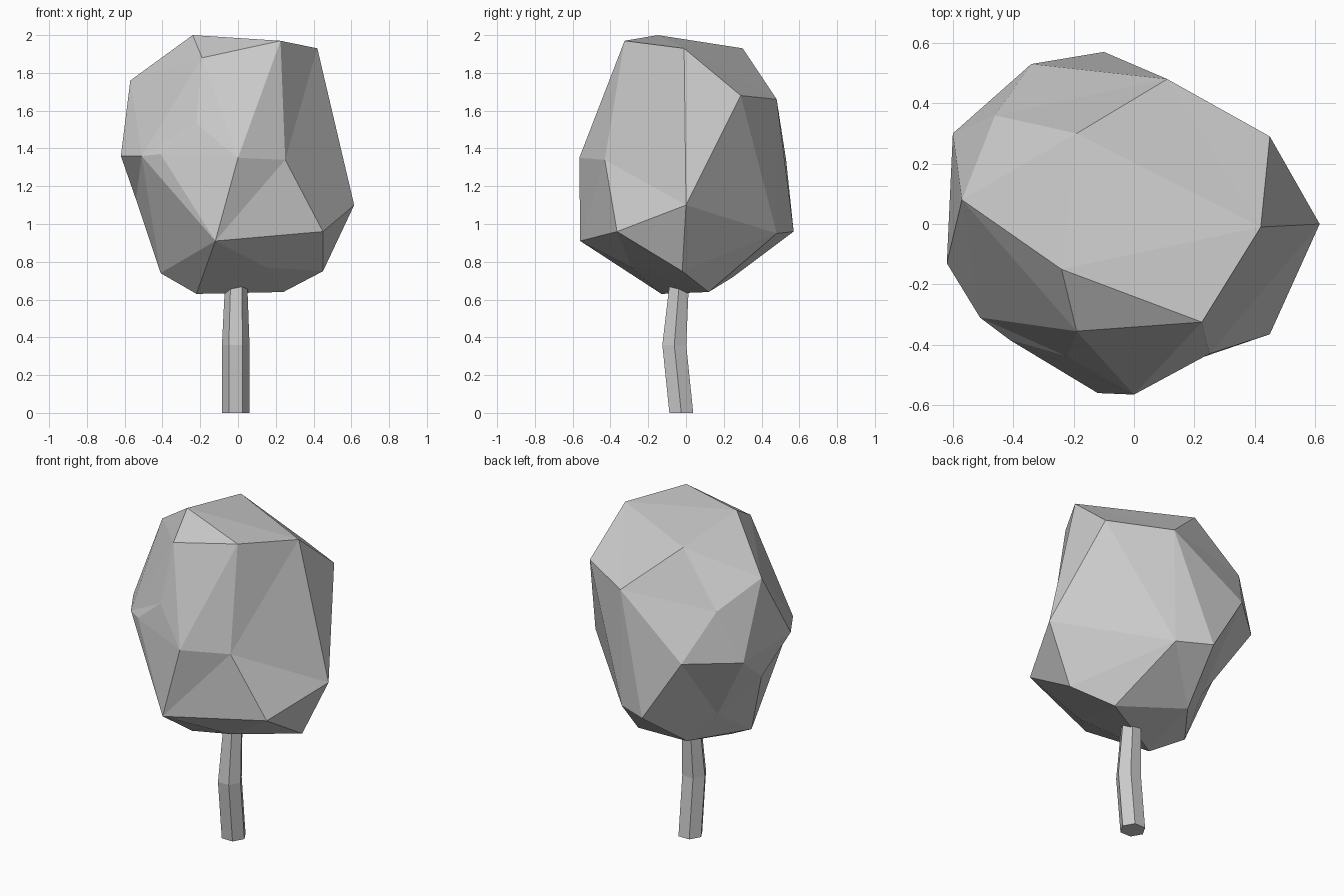
import bpy, bmesh, math
from mathutils import Vector

if "Cube" in bpy.data.objects:
    bpy.data.objects.remove(bpy.data.objects["Cube"])


def make_object(name, bm):
    bmesh.ops.recalc_face_normals(bm, faces=bm.faces[:])
    me = bpy.data.meshes.new(name)
    bm.to_mesh(me)
    bm.free()
    ob = bpy.data.objects.new(name, me)
    bpy.context.collection.objects.link(ob)
    return ob


# Crown: faceted lump, corners listed from the top down
corners = [
    (-.24, -.15, 2.0), (.225, -.325, 1.97), (.42, -.01, 1.93),
    (-.19, .30, 1.93), (-.19, -.355, 1.88),
    (-.57, .08, 1.76), (.45, .29, 1.68), (.11, .48, 1.66), (-.46, .36, 1.63),
    (-.22, -.44, 1.53),
    (-.62, -.13, 1.36), (-.51, -.31, 1.36), (-.41, -.385, 1.37),
    (0, -.565, 1.35), (.25, -.43, 1.34), (-.34, .53, 1.34), (-.60, .30, 1.33),
    (.615, 0, 1.10), (-.54, .04, 1.13),
    (.45, -.365, .96), (-.10, .57, .96), (.10, .48, .95),
    (-.12, -.56, .91), (-.34, .18, .90),
    (.15, -.29, .77), (.45, -.02, .75), (-.41, -.05, .74), (-.18, .25, .72),
    (.24, .12, .64), (-.22, -.13, .63),
]
centre = Vector((0, 0, 1.3))
bm = bmesh.new()
target = {}
for i, c in enumerate(corners):
    # hull a rounded copy so that shallow dents are kept as corners
    d = Vector(c) - centre
    d = d.normalized() * d.length ** 0.12
    target[bm.verts.new(d)] = Vector(c)
bmesh.ops.convex_hull(bm, input=bm.verts[:])
for v in bm.verts:
    v.co = target[v]
make_object("crown", bm)

# Trunk: bent six-sided post
bm = bmesh.new()
rings = []
for cx, cy, z, r in [(-.012, -.025, 0, .073), (-.012, -.062, .36, .073),
                     (-.010, -.038, .66, .060), (-.010, -.034, .70, .059)]:
    rings.append([bm.verts.new((cx + r * math.cos(a * math.pi / 3),
                                cy + r * math.sin(a * math.pi / 3), z))
                  for a in range(6)])
for lo, hi in zip(rings, rings[1:]):
    for i in range(6):
        j = (i + 1) % 6
        bm.faces.new((lo[i], lo[j], hi[j], hi[i]))
bm.faces.new(rings[0])
bm.faces.new(rings[-1])
make_object("trunk", bm)
